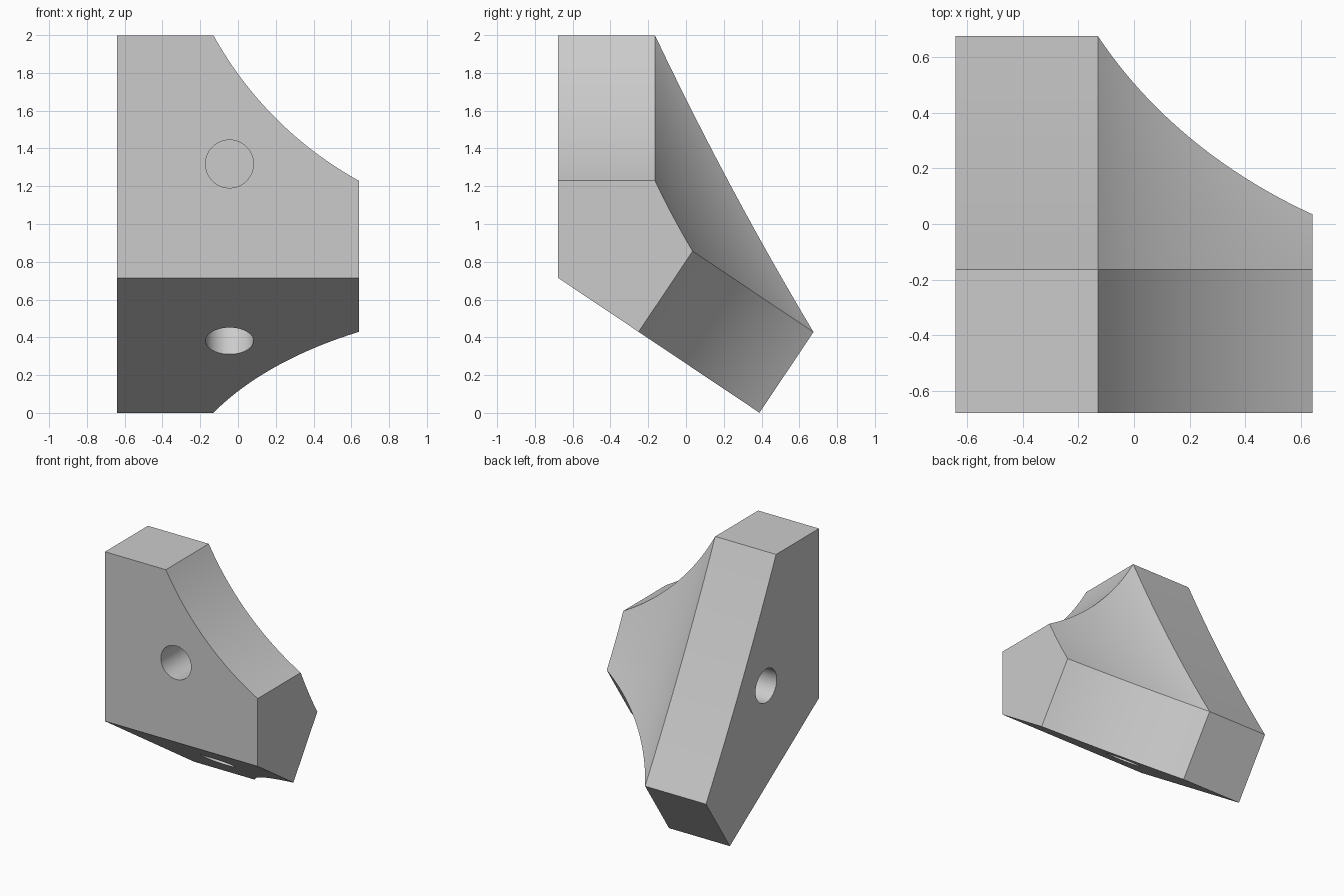
import bpy, bmesh
from math import sin, cos, pi, asin, atan2
from mathutils import Vector, Matrix

cube = bpy.data.objects.get("Cube")
if cube:
    bpy.data.objects.remove(cube)

REACH, THICK, NARROW = 1.284, 0.514, 0.514
LEFT, SHELF, RIGHT = -0.64, -0.13, 0.64
CORNER = Vector((-0.678, 0.715))             # shared edge, as (y, z)
UP, INTO = Vector((0, 1)), Vector((1, 0))     # front plate directions
DOWN = Vector((1.068, -0.715)).normalized()   # sloped plate directions
LIFT = Vector((-DOWN.y, DOWN.x))

grey = bpy.data.materials.new("plain grey")
grey.use_nodes = True
colour = (0.6, 0.6, 0.6, 1)
grey.diffuse_color = colour
grey.node_tree.nodes["Principled BSDF"].inputs["Base Color"].default_value = colour


def arc(a, b, sag, steps):
    """Points on a circular arc from a to b, bulging to the right by sag."""
    chord = b - a
    half = chord.length / 2
    radius = (half * half + sag * sag) / (2 * sag)
    along = chord.normalized()
    out = Vector((along.y, -along.x))
    centre = (a + b) / 2 - out * (radius - sag)
    sweep = asin(half / radius)
    angles = [sweep * (2 * i / steps - 1) for i in range(steps + 1)]
    return [centre + radius * (along * sin(t) + out * cos(t)) for t in angles]


def section(x, reach):
    """Cross-section of the two angled plates and the web between them."""
    front_end = CORNER + UP * reach
    slope_end = CORNER + DOWN * reach
    a, b = front_end + INTO * THICK, slope_end + LIFT * THICK
    web = arc(a, b, 0.012 * (b - a).length, 12)
    return [Vector((x, *p)) for p in [CORNER, front_end, *web, slope_end]]


# Corner body: cross-sections lofted from the side plate along the concave edge
edge = arc(Vector((SHELF, REACH)), Vector((RIGHT, NARROW)), 0.077, 32)
stations = [(LEFT, REACH)] + [tuple(p) for p in edge]
bm = bmesh.new()
rings = [[bm.verts.new(p) for p in section(x, r)] for x, r in stations]
for r1, r2 in zip(rings, rings[1:]):
    n = len(r1)
    for i in range(n):
        bm.faces.new((r1[i], r1[(i + 1) % n], r2[(i + 1) % n], r2[i]))
bm.faces.new(rings[0])
bm.faces.new(rings[-1])
bmesh.ops.recalc_face_normals(bm, faces=bm.faces)
mesh = bpy.data.meshes.new("corner_block")
bm.to_mesh(mesh)
bm.free()
mesh.materials.append(grey)
block = bpy.data.objects.new("corner_block", mesh)
bpy.context.collection.objects.link(block)

# Blind round holes, one square to each outer face
slope_hole = CORNER + DOWN * 0.6
holes = {
    "front_hole": ((-0.045, CORNER.x, 1.318), (0, 1, 0)),
    "slope_hole": ((-0.045, *slope_hole), (0, *LIFT)),
    "side_hole": ((LEFT, -0.045, 1.05), (1, 0, 0)),
}
DEPTH = 0.45
for name, (place, axis) in holes.items():
    turn = Vector(axis).to_track_quat("Z", "Y").to_matrix().to_4x4()
    bm = bmesh.new()
    bmesh.ops.create_cone(bm, cap_ends=True, segments=48, radius1=0.127,
                          radius2=0.127, depth=2 * DEPTH,
                          matrix=Matrix.Translation(place) @ turn)
    mesh = bpy.data.meshes.new(name)
    bm.to_mesh(mesh)
    bm.free()
    mesh.materials.append(grey)
    cutter = bpy.data.objects.new(name, mesh)
    bpy.context.collection.objects.link(cutter)
    cut = block.modifiers.new(name, "BOOLEAN")
    cut.operation, cut.solver, cut.object = "DIFFERENCE", "EXACT", cutter
    cutter.hide_render = True

# Apply the cuts, then smooth the curved walls
bpy.context.view_layer.objects.active = block
block.select_set(True)
for name in holes:
    bpy.ops.object.modifier_apply(modifier=name)
    bpy.data.objects.remove(bpy.data.objects[name])
bpy.ops.object.shade_smooth_by_angle(angle=pi / 6)
